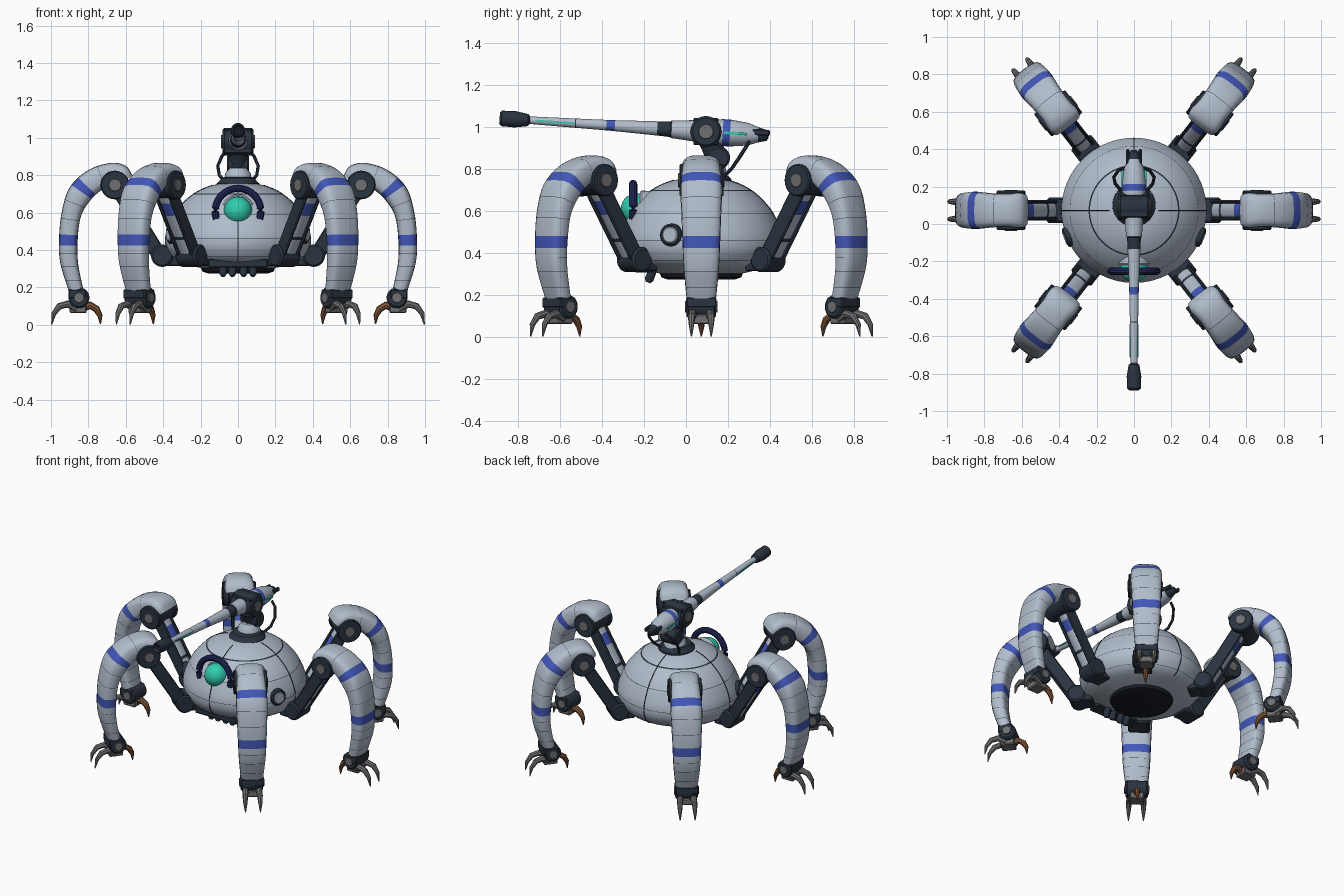
import bpy, bmesh
from math import sin, cos, pi, radians
from mathutils import Vector, Matrix

if "Cube" in bpy.data.objects:
    bpy.data.objects.remove(bpy.data.objects["Cube"])

CY = 0.073                                   # body centre along y
LEG_ANGLES = (0, 52, 128, 180, 232, 308)


def material(name, rgb):
    m = bpy.data.materials.new(name)
    m.use_nodes = True
    m.diffuse_color = (*rgb, 1)
    m.node_tree.nodes["Principled BSDF"].inputs["Base Color"].default_value = (*rgb, 1)
    return m


LIGHT = material("pale_grey_armour", (.44, .51, .60))
DARK = material("dark_slate", (.023, .034, .05))
BLUE = material("blue_stripe", (.055, .095, .48))
NAVY = material("navy_ring", (.015, .02, .1))
TEAL = material("teal_glow", (.03, .6, .42))
STEEL = material("claw_steel", (.16, .16, .17))
RUST = material("rust_claw", (.22, .09, .04))
BLACK = material("black_base", (.009, .011, .017))


def finish(name, bm, mats, angle=35):
    bmesh.ops.recalc_face_normals(bm, faces=bm.faces)
    me = bpy.data.meshes.new(name)
    bm.to_mesh(me)
    bm.free()
    for m in mats:
        me.materials.append(m)
    me.shade_smooth()
    me.set_sharp_from_angle(angle=radians(angle))
    ob = bpy.data.objects.new(name, me)
    bpy.context.collection.objects.link(ob)
    return ob


def loft(name, rings, seg_mats):
    """Skin a list of rings; seg_mats gives the material of each span."""
    mats = list(dict.fromkeys(seg_mats))
    bm = bmesh.new()
    loops = [[bm.verts.new(p) for p in ring] for ring in rings]
    n = len(loops[0])
    for a, b, m in zip(loops, loops[1:], seg_mats):
        for k in range(n):
            f = bm.faces.new((a[k], a[(k + 1) % n], b[(k + 1) % n], b[k]))
            f.material_index = mats.index(m)
    for loop, m in ((loops[0], seg_mats[0]), (loops[-1], seg_mats[-1])):
        bm.faces.new(loop).material_index = mats.index(m)
    return finish(name, bm, mats)


def lathe(name, profile, mats, origin=(0, 0, 0), axis=(0, 0, 1), n=24):
    """Spin (height, radius) points about an axis."""
    q = Vector(axis).to_track_quat('Z', 'Y')
    rings = [[Vector(origin) + q @ Vector((r * cos(2 * pi * k / n), r * sin(2 * pi * k / n), h))
              for k in range(n)] for h, r in profile]
    if not isinstance(mats, list):
        mats = [mats] * (len(profile) - 1)
    return loft(name, rings, mats)


def cylinder(name, centre, axis, r, half, mat, n=24):
    b = min(.01, half * .3)
    return lathe(name, [(-half, r - b), (b - half, r), (half - b, r), (half, r - b)], mat, centre, axis, n)


def tube(name, pts, radii, mat, n=8):
    pts = [Vector(p) for p in pts]
    rings = []
    for i, p in enumerate(pts):
        d = pts[min(i + 1, len(pts) - 1)] - pts[max(i - 1, 0)]
        q = d.to_track_quat('Z', 'Y')
        r = radii[i] if isinstance(radii, list) else radii
        rings.append([p + q @ Vector((r * cos(2 * pi * k / n), r * sin(2 * pi * k / n), 0)) for k in range(n)])
    return loft(name, rings, [mat] * (len(pts) - 1))


def box(name, centre, size, mat, axis=(0, 0, 1), bevel=.006):
    bm = bmesh.new()
    rot = Vector(axis).to_track_quat('Z', 'Y').to_matrix().to_4x4()
    bmesh.ops.create_cube(bm, size=1, matrix=Matrix.Translation(centre) @ rot @ Matrix.Diagonal((*size, 1)))
    if bevel:
        bmesh.ops.bevel(bm, geom=bm.edges[:], offset=bevel, segments=1, affect='EDGES')
    return finish(name, bm, [mat], 25)


def spline(pts, t):
    i = min(int(t), len(pts) - 2)
    u = t - i
    p = [Vector(pts[min(max(i + k, 0), len(pts) - 1)]) for k in (-1, 0, 1, 2)]
    return (2 * p[1] + (p[2] - p[0]) * u + (2 * p[0] - 5 * p[1] + 4 * p[2] - p[3]) * u ** 2
            + (3 * p[1] - p[0] - 3 * p[2] + p[3]) * u ** 3) / 2


def stations(pts, bands, steps=5):
    """Sample a spline, with exact edges at the coloured bands."""
    last = len(pts) - 1
    ts = sorted({k / steps for k in range(last * steps + 1)} | {e for b in bands for e in b[:2]})
    mats = [next((m for a, b, m in bands if a < (s + e) / 2 < b), LIGHT) for s, e in zip(ts, ts[1:])]
    return [spline(pts, t) for t in ts], mats


def shell(name, pts, bands, n=20):
    """Rounded box limb from (outer r, outer z, inner r, inner z, half width)."""
    samples, mats = stations(pts, bands)
    rings = []
    for ro, zo, ri, zi, w in samples:
        o, i = Vector((ro, 0, zo)), Vector((ri, 0, zi))
        ring = []
        for k in range(n):
            c, s = cos(2 * pi * k / n), sin(2 * pi * k / n)
            c, s = [abs(v) ** .6 * (1 if v > 0 else -1) for v in (c, s)]
            ring.append((o + i) / 2 + (o - i) / 2 * c + Vector((0, w * s, 0)))
        rings.append(ring)
    return loft(name, rings, mats)


def around(ob, angles=LEG_ANGLES):
    """Repeat a part about the body axis."""
    for k, a in enumerate(angles):
        c = ob if k == 0 else ob.copy()
        if k:
            bpy.context.collection.objects.link(c)
        c.location = (0, CY, 0)
        c.rotation_euler = (0, 0, radians(a))


# Body: domed hull with dark seams, meridian seams and base plate
hull = [(.001, .762), (.13, .748), (.24, .698), (.325, .615), (.37, .53),
        (.388, .46), (.375, .395), (.32, .338), (.18, .30)]
samples, mats = stations(hull, [(1.95, 2.03, DARK), (3.3, 3.33, DARK), (4.98, 5.02, DARK), (6.5, 6.53, DARK)])
lathe("body_hull", [(z, r) for r, z in samples], mats, (0, CY, 0), n=64)
seam = [spline(hull, 1 + k / 5) for k in range(31)]
around(tube("hull_seam", [(r, 0, z) for r, z in seam], .003, DARK, 6), range(0, 360, 90))
lathe("base_plate", [(.275, .16), (.285, .19), (.31, .2)], BLACK, (0, CY, 0), n=40)

# Chin and sensor pods
box("chin_guard", (0, -.2, .33), (.32, .09, .045), DARK)
for x in (-.08, -.03, .03, .08):
    lathe("sensor_pod", [(0, .02), (.07, .021), (.085, .012)], DARK, (x, -.15, .34), (0, -.4, -1), 12)

# Eye, its housing and the arch over it
lathe("eye_housing", [(0, .088), (.06, .092), (.07, .085)], LIGHT, (0, -.15, .607), (0, -1, 0), 32)
lathe("eye", [(.076 * -cos(pi * k / 14), max(.001, .076 * sin(pi * k / 14))) for k in range(15)],
      TEAL, (0, -.235, .61), (0, -1, 0), 28)
arch = [radians(-20 + 220 * k / 24) for k in range(25)]
tube("eye_arch", [(.122 * cos(a), -.252, .608 + .122 * sin(a)) for a in arch], .02, NAVY, 10)

# Side ports
for s in (-1, 1):
    out = Vector((s * cos(radians(22)), -sin(radians(22)), 0))
    spot = Vector((0, CY, .487)) + out * .372
    cylinder("port_rim", spot, out, .054, .026, DARK)
    cylinder("port_cover", spot + out * .009, out, .041, .022, LIGHT)

# Legs, built along +x and repeated
leg = [(.565, .80, .61, .765, .085), (.60, .85, .64, .74, .095), (.68, .866, .68, .735, .088),
       (.80, .828, .73, .72, .092), (.90, .735, .79, .665, .1), (.943, .60, .84, .58, .095),
       (.957, .455, .857, .455, .09), (.95, .33, .855, .33, .084), (.905, .18, .825, .18, .07)]
seams = [(t, t + .016, DARK) for t in (2.6, 4.5, 5.2, 6.6, 7.1, 7.55)]
around(shell("leg_shell", leg, [(3.5, 3.88, BLUE), (5.8, 6.24, BLUE)] + seams))
thigh = [(.396, .399, .454, .361, .04), (.616, .754, .674, .716, .044)]
around(shell("thigh", thigh, [(.3, .34, DARK), (.6, .76, BLUE)], 16))
SIDE = (0, 1, 0)
for s in (-1, 1):
    around(box("thigh_rail", (.534, s * .045, .555), (.018, .08, .40), DARK, (.22, 0, .355)))
    around(cylinder("elbow_disc", (.658, s * .085, .748), SIDE, .077, .02, DARK))
    around(cylinder("elbow_cap", (.658, s * .102, .748), SIDE, .034, .008, STEEL, 12))
    around(cylinder("ankle_cap", (.85, s * .072, .145), SIDE, .028, .006, STEEL, 12))
    around(tube("outer_claw", [(.86, s * .035, .085), (.91, s * .043, .112), (.955, s * .046, .10),
                               (.985, s * .047, .06), (.996, s * .047, .003)],
                [.018, .02, .018, .013, .003], STEEL))
around(cylinder("elbow_axle", (.658, 0, .748), SIDE, .07, .08, DARK))
around(cylinder("hip_joint", (.405, 0, .37), SIDE, .06, .068, DARK))
around(box("hip_bracket", (.36, 0, .36), (.11, .11, .09), DARK))
around(cylinder("ankle_joint", (.85, 0, .145), SIDE, .056, .07, DARK))
around(box("ankle_cuff", (.86, 0, .165), (.095, .145, .05), DARK))
around(box("foot_palm", (.855, 0, .085), (.09, .09, .045), STEEL))
around(tube("inner_claw", [(.84, 0, .085), (.79, 0, .105), (.757, 0, .085), (.738, 0, .05), (.735, 0, .004)],
            [.018, .021, .019, .014, .003], RUST))

# Turret neck
lathe("turret_collar", [(.73, .118), (.755, .115), (.77, .098), (.785, .09), (.79, .075)], DARK, (0, .1, 0), n=32)
lathe("turret_neck", [(.77, .075), (.81, .068), (.84, .045)], LIGHT, (0, .12, 0))
cylinder("neck_joint", (0, .155, .855), (1, 0, 0), .055, .06, DARK)
tube("gun_mount", [(0, .15, .84), (0, .125, .91), (0, .095, .98)], [.05, .052, .055], DARK, 12)

# Gun: one turned body with coloured sections
PIVOT = Vector((0, .095, .98))
AIM = Vector((0, -.98, .063)).normalized()
gun = [(-.30, .012, DARK), (-.29, .026, DARK), (-.25, .036, LIGHT), (-.2, .054, LIGHT), (-.115, .064, BLUE),
       (-.08, .064, LIGHT), (0, .056, LIGHT), (.1, .047, LIGHT), (.165, .042, DARK), (.17, .037, DARK),
       (.232, .034, LIGHT), (.435, .026, BLUE), (.475, .025, LIGHT), (.62, .022, DARK), (.625, .022, LIGHT),
       (.84, .018, DARK), (.85, .029, DARK), (.91, .039, DARK), (.975, .037, DARK), (.985, .028, DARK),
       (.965, .02, BLACK), (.96, .002, BLACK)]
lathe("gun_body", [g[:2] for g in gun], [g[2] for g in gun[:-1]], PIVOT, AIM)
cylinder("gun_pivot", PIVOT, (1, 0, 0), .074, .082, DARK)
box("gun_cradle", PIVOT, (.15, .12, .13), DARK)
for s in (-1, 1):
    X = Vector((s, 0, 0))
    cylinder("pivot_cap", PIVOT + X * .084, (1, 0, 0), .036, .006, STEEL, 12)
    box("barrel_glow", PIVOT + AIM * .72 + X * .02, (.006, .008, .18), TEAL, AIM, 0)
    box("breech_glow", PIVOT - AIM * .14 + X * .061, (.009, .012, .11), TEAL, AIM, 0)
    box("tail_prong", PIVOT - AIM * .26 + X * .033 + Vector((0, 0, .012)), (.018, .03, .09), DARK, AIM)
    tube("feed_cable", [(s * .05, .30, .93), (s * .085, .285, .905), (s * .108, .25, .85),
                        (s * .1, .215, .80), (s * .07, .18, .765)], .009, DARK)
